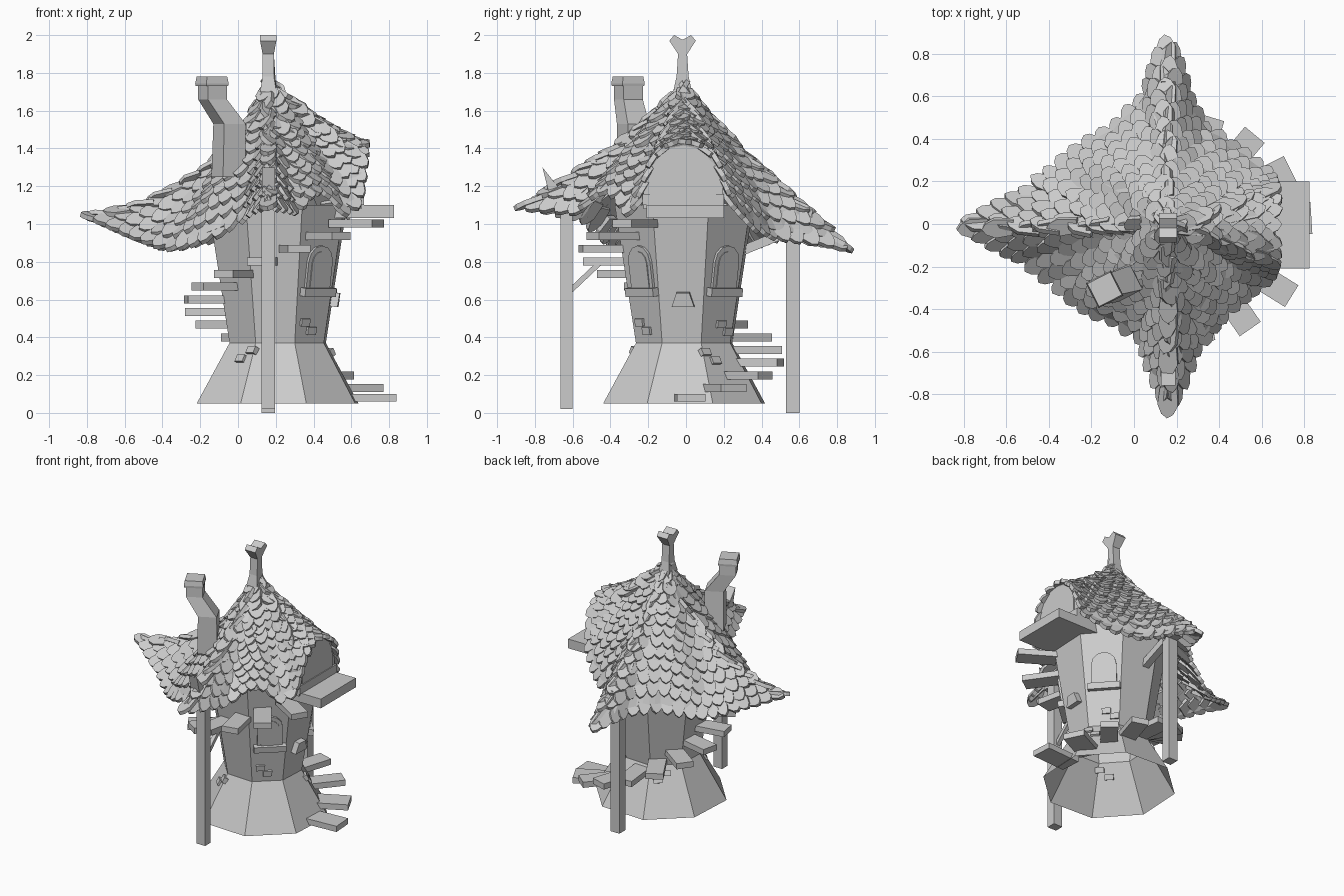
import bpy, bmesh, random
from math import sin, cos, pi, radians
from mathutils import Vector, Matrix

if "Cube" in bpy.data.objects:
    bpy.data.objects.remove(bpy.data.objects["Cube"])

random.seed(4)
CX, CY = 0.21, -0.01            # tower axis
TURN = -3                       # the octagon is turned slightly
APEX = Vector((0.16, -0.01, 1.75))


def finish(name, bm):
    bmesh.ops.recalc_face_normals(bm, faces=bm.faces)
    me = bpy.data.meshes.new(name)
    bm.to_mesh(me)
    bm.free()
    ob = bpy.data.objects.new(name, me)
    bpy.context.collection.objects.link(ob)
    return ob


def add_loft(bm, rings, caps=True):
    rows = [[bm.verts.new(p) for p in ring] for ring in rings]
    n = len(rows[0])
    for a, b in zip(rows, rows[1:]):
        for i in range(n):
            j = (i + 1) % n
            bm.faces.new((a[i], a[j], b[j], b[i]))
    if caps:
        bm.faces.new(rows[0])
        bm.faces.new(rows[-1])


def add_prism(bm, pts, x0, x1, M=Matrix()):
    """Profile in local YZ, extruded along local X."""
    add_loft(bm, [[M @ Vector((x, y, z)) for y, z in pts] for x in (x0, x1)])


def prism(name, pts, x0, x1, M=Matrix()):
    bm = bmesh.new()
    add_prism(bm, pts, x0, x1, M)
    return finish(name, bm)


def rect(y0, y1, z0, z1):
    return [(y0, z0), (y1, z0), (y1, z1), (y0, z1)]


def arch(w, z0, z1, n=6):
    """Round-headed outline of half width w."""
    h = min(w, z1 - z0)
    return [(-w, z0), (w, z0)] + [(w * cos(pi * i / n), z1 - h + h * sin(pi * i / n)) for i in range(n + 1)]


def frame(x, y, z, o):
    M = Matrix((x, y, z)).transposed().to_4x4()
    M.translation = o
    return M


def beam(name, p, q, w):
    p, q = Vector(p), Vector(q)
    z = (q - p).normalized()
    x = Vector((1, 0, 0))
    prism(name, rect(-w, w, 0, (q - p).length), -w, w, frame(x, z.cross(x), z, p))


# ---- octagonal tower, open below
WALL = [(0.05, 0.42), (0.37, 0.25), (1.1, 0.36)]
bm = bmesh.new()
rings = []
for z, r in WALL:
    angles = [radians(TURN + 22.5 + 45 * k) for k in range(8)]
    R = r / cos(pi / 8)
    rings.append([(CX + R * cos(a), CY + R * sin(a), z) for a in angles])
add_loft(bm, rings, caps=False)
finish("tower", bm)


def on_wall(deg, u, z):
    """Frame on a wall face: X out, Y sideways, Z up the slope."""
    (z0, r0), (z1, r1) = WALL[:2] if z < 0.37 else WALL[1:]
    r = r0 + (r1 - r0) * (z - z0) / (z1 - z0)
    a = radians(deg + TURN)
    out, side = Vector((cos(a), sin(a), 0)), Vector((-sin(a), cos(a), 0))
    up = (out * (r1 - r0) + Vector((0, 0, z1 - z0))).normalized()
    return frame(side.cross(up), side, up, Vector((CX, CY, z)) + out * r + side * u)


# ---- windows, bracket and loose bricks
for side, deg in (("front", -45), ("back", 45)):
    M = on_wall(deg, 0.01, 0.64)
    prism(side + "_window_frame", arch(0.085, 0, 0.25), -0.02, 0.015, M)
    prism(side + "_window_pane", arch(0.062, 0.02, 0.22), -0.02, 0.02, M)
    prism(side + "_window_sill", rect(-0.11, 0.11, -0.02, 0.025), -0.02, 0.04, M)
prism("wall_bracket", [(-0.06, -0.035), (0.06, -0.035), (0.035, 0.04), (-0.035, 0.04)],
      -0.04, 0.04, on_wall(0, 0.01, 0.6))
bm = bmesh.new()
for deg, u, z in ((-45, -0.05, 0.48), (-45, 0.0, 0.435), (45, 0.02, 0.47), (45, 0.075, 0.43),
                  (45, -0.1, 0.32), (45, -0.05, 0.275), (-135, 0.1, 0.33), (-135, 0.04, 0.285),
                  (135, 0.0, 0.32), (135, -0.06, 0.28)):
    add_prism(bm, rect(-0.03, 0.03, -0.02, 0.02), -0.02, 0.014, on_wall(deg, u, z))
finish("bricks", bm)

# ---- spiral steps
for i in range(15):
    a = 4 + 23.2 * i + random.uniform(-1, 1)
    z = 0.08 if i == 0 else 0.065 + i * 0.067
    r = 0.49 + 0.135 * ((i - 7) / 7) ** 2
    M = Matrix.Translation((CX, CY, z)) @ Matrix.Rotation(radians(a), 4, 'Z')
    w = 0.075 if i < 2 else 0.06
    prism("step_%02d" % (i + 1), rect(-w, w, -0.021, 0.021), r - 0.27, r, M)
prism("balcony", rect(-0.21, 0.20, 1.032, 1.1), 0.4, 0.825)

# ---- roof surface: angle, eave radius, eave height, steepness
EAVE = [(0, .52, 1.44, 1.3), (10, .53, 1.42, 1.25), (20, .55, 1.32, 1), (28, .55, 1.1, .85),
        (38, .52, 1.03, .8), (50, .50, .97, .8), (70, .51, .93, .8), (80, .63, .91, .8),
        (86, .80, .89, .8), (90, .90, .86, .8), (95, .80, .89, .8), (101, .63, .91, .8),
        (120, .54, .92, .8), (140, .58, .88, .85), (153, .62, .87, 1), (167, .72, .93, 1.25),
        (176, .9, 1.02, 1.5), (180, 1, 1.06, 1.55), (184, .9, 1.02, 1.5), (193, .72, .93, 1.25),
        (207, .62, .87, 1), (220, .58, .88, .85), (240, .53, .94, .8), (256, .56, 1.02, .9),
        (266, .78, 1.08, .88), (270, .89, 1.09, .88), (275, .78, 1.08, .88), (284, .6, 1.06, .9),
        (298, .52, 1.17, .9), (312, .5, 1.15, .85), (324, .52, 1.05, .8), (332, .55, 1.1, .85),
        (340, .55, 1.32, 1), (350, .53, 1.42, 1.25), (360, .52, 1.44, 1.3)]


def roof(deg, t):
    """Cone near the top that opens into the pointed star at the eave."""
    deg %= 360
    for a, b in zip(EAVE, EAVE[1:]):
        if a[0] <= deg <= b[0]:
            f = (deg - a[0]) / (b[0] - a[0])
            r, z, p = (a[k] + (b[k] - a[k]) * f for k in (1, 2, 3))
            r = t * (0.55 + (r - 0.55) * t ** 1.4)
            q = radians(deg)
            return Vector((APEX.x + r * cos(q), APEX.y + r * sin(q),
                           z + (APEX.z - z) * max(0, 1 - t) ** p))


bm = bmesh.new()
rows = [[bm.verts.new(roof(d, 0.01 + 0.95 * k / 10) - Vector((0, 0, 0.02))) for d in range(0, 360, 4)]
        for k in range(11)]
for a, b in zip(rows, rows[1:]):
    for i in range(len(a)):
        j = (i + 1) % len(a)
        bm.faces.new((a[i], b[i], b[j], a[j]))
shell = finish("roof_shell", bm)
mod = shell.modifiers.new("thickness", 'SOLIDIFY')
mod.thickness = 0.015

# ---- shingles laid in rows, evenly spaced along each row
TILE = [(-.42, 0), (.42, 0), (.52, .6), (.3, .88), (0, 1), (-.3, .88), (-.52, .6)]
ROWS = 13
bm = bmesh.new()
for k in range(ROWS):
    t = 0.07 + 0.93 * k / (ROWS - 1)
    line = [roof(d, t) for d in range(361)]
    dist = [0]
    for p, q in zip(line, line[1:]):
        dist.append(dist[-1] + (q - p).length)
    n = max(8, int(dist[-1] / 0.08))
    gap = dist[-1] / n
    for i in range(n):
        s = (i + 0.5 * (k % 2) + random.uniform(-.12, .12)) * gap % dist[-1]
        deg = next(j for j in range(360) if dist[j + 1] >= s)
        deg += (s - dist[deg]) / (dist[deg + 1] - dist[deg])
        tip = roof(deg, t)
        d = (tip - roof(deg, max(0, t - 0.12))).normalized()
        nrm = d.cross(roof(deg + 2, t) - roof(deg - 2, t)).normalized()
        d = (d + nrm * random.uniform(0.15, 0.35) * min(1, 2 * t)).normalized()
        w = nrm.cross(d).normalized()
        nrm = d.cross(w)
        size = random.uniform(0.14, 0.17) * min(1, 0.5 + t)
        wide = gap * random.uniform(1.0, 1.2)
        pts = [(y * wide, z * size) for y, z in TILE]
        add_prism(bm, pts, -0.008, 0.018, frame(nrm, w, d, tip - d * size * 0.9 - nrm * 0.008))
finish("shingles", bm)

# ---- dormer doorway
M = Matrix.Translation((0, -0.015, 0))
prism("dormer_wall", arch(0.21, 1.08, 1.42, 10), 0.56, 0.655, M)
prism("dormer_door", arch(0.175, 1.14, 1.415, 8), 0.6, 0.662, M)
prism("dormer_sill", rect(-0.215, 0.215, 1.1, 1.16), 0.5, 0.668, M)

# ---- chimney with a crooked neck
bm = bmesh.new()
spec = [(-.05, -.27, 1.25, .095), (-.045, -.28, 1.53, .09), (-.135, -.305, 1.66, .08), (-.135, -.305, 1.74, .08)]
cap = [(-.138, -.307, 1.73, .09), (-.138, -.307, 1.745, .093), (-.138, -.307, 1.78, .085)]
for part in (spec, cap):
    add_loft(bm, [[(x + r * cos(radians(72) + i * pi / 2), y + r * sin(radians(72) + i * pi / 2), z)
                   for i in range(4)] for x, y, z, r in part])
finish("chimney", bm)

# ---- forked finial, pinched below the fork
half = [(0.05, 1.7), (0.032, 1.78), (0.024, 1.9), (0.07, 1.97), (0.045, 2.0)]
finial = prism("finial", half + [(0, 1.975)] + [(-y, z) for y, z in reversed(half)], -0.043, 0.043,
               Matrix.Translation((0.16, -0.018, 0)))
for v in finial.data.vertices:
    if 1.75 < v.co.z < 1.95:
        v.co.x = 0.16 + (v.co.x - 0.16) * 0.7

# ---- posts, braces and upturned beam ends
prism("front_post", rect(-0.665, -0.6, 0.02, 1.1), 0.125, 0.197)
prism("back_post", rect(0.53, 0.6, 0, 0.93), 0.125, 0.197)
beam("front_brace", (0.16, -0.62, 0.64), (0.16, -0.44, 0.81), 0.014)
beam("back_brace", (0.16, 0.3, 0.86), (0.16, 0.52, 0.95), 0.025)
prism("front_beam_end", [(-.76, 1.3), (-.71, 1.1), (-.62, 1.1), (-.68, 1.2)], 0.128, 0.195)
prism("back_beam_end", [(.67, 1.08), (.66, .93), (.55, .93), (.59, 1.0)], 0.128, 0.195)
